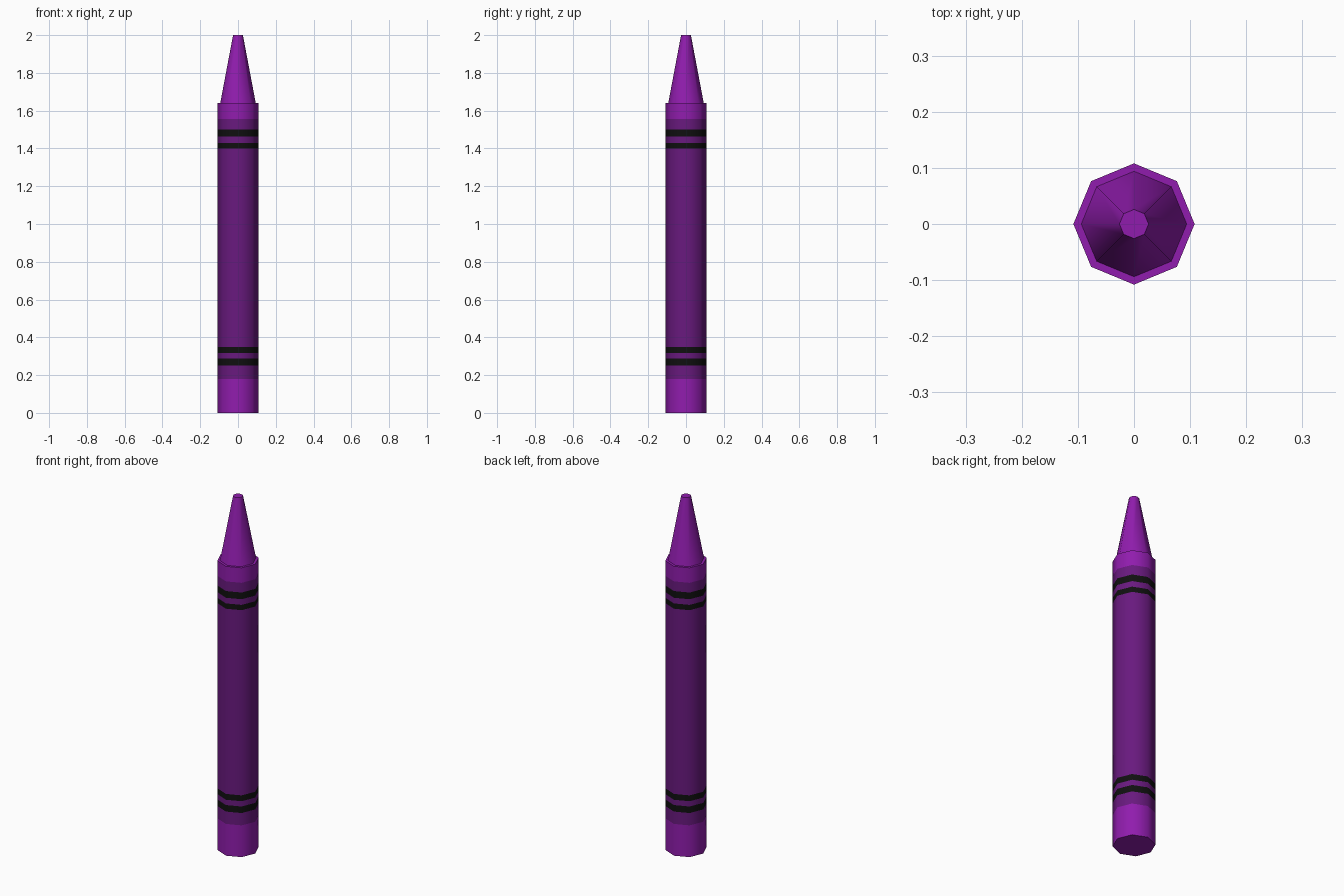
import bpy, bmesh, math

if "Cube" in bpy.data.objects:
    bpy.data.objects.remove(bpy.data.objects["Cube"])

SIDES = 8
R = 0.108


def material(name, color):
    m = bpy.data.materials.new(name)
    m.diffuse_color = (*color, 1)
    m.use_nodes = True
    m.node_tree.nodes["Principled BSDF"].inputs["Base Color"].default_value = m.diffuse_color
    return m


wax = material("wax", (0.28, 0.012, 0.42))
paper = material("paper", (0.14, 0.01, 0.21))
ink = material("ink", (0.005, 0.005, 0.005))


def lathe(name, profile, mat, cap_bottom=False, cap_top=False):
    """Octagonal shell through (radius, z) profile points."""
    bm = bmesh.new()
    rings = [[bm.verts.new((r * math.cos(i * math.tau / SIDES),
                            r * math.sin(i * math.tau / SIDES), z))
              for i in range(SIDES)] for r, z in profile]
    for low, high in zip(rings, rings[1:]):
        for i in range(SIDES):
            j = (i + 1) % SIDES
            bm.faces.new((low[i], low[j], high[j], high[i]))
    if cap_bottom:
        bm.faces.new(rings[0][::-1])
    if cap_top:
        bm.faces.new(rings[-1])
    mesh = bpy.data.meshes.new(name)
    bm.to_mesh(mesh)
    bm.free()
    mesh.materials.append(mat)
    ob = bpy.data.objects.new(name, mesh)
    bpy.context.collection.objects.link(ob)
    bpy.ops.object.select_all(action='DESELECT')
    ob.select_set(True)
    bpy.context.view_layer.objects.active = ob
    bpy.ops.object.shade_smooth_by_angle(angle=math.radians(60))


# Exposed wax: base, then collar with ledge and blunt cone
lathe("wax_base", [(R, 0), (R, 0.18)], wax, cap_bottom=True)
lathe("wax_tip", [(R, 1.555), (R, 1.64), (0.094, 1.64), (0.026, 2.0)], wax, cap_top=True)

# Paper sleeve alternating with printed stripes
heights = [0.18, 0.25, 0.287, 0.317, 0.35, 1.40, 1.43, 1.462, 1.50, 1.555]
for k, (z0, z1) in enumerate(zip(heights, heights[1:])):
    stripe = k % 2 == 1
    lathe(f"{'stripe' if stripe else 'sleeve'}_{k // 2 + 1}",
          [(R, z0), (R, z1)], ink if stripe else paper)
